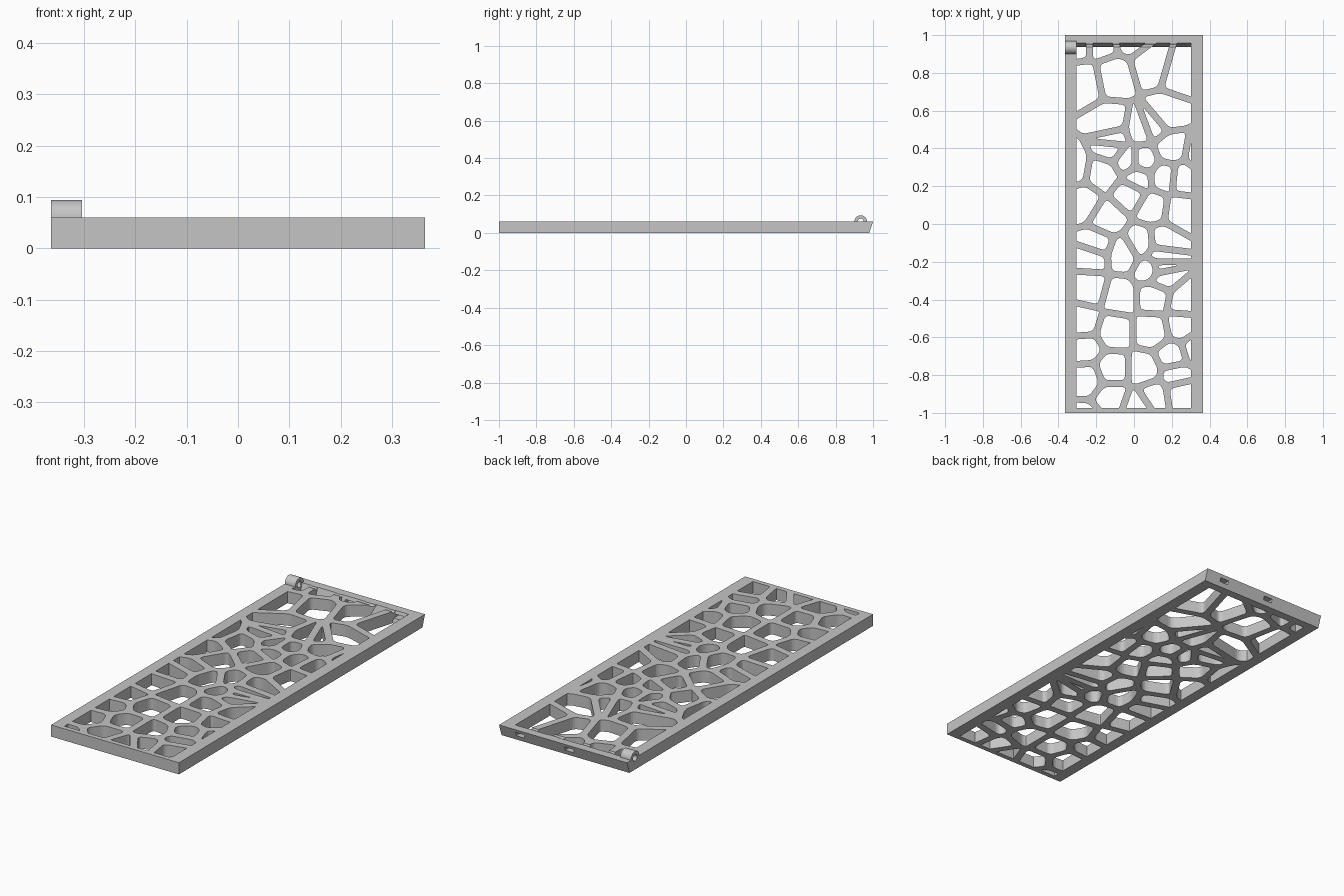
import bpy, bmesh, math
from mathutils import Vector

if "Cube" in bpy.data.objects:
    bpy.data.objects.remove(bpy.data.objects["Cube"], do_unlink=True)

HALF_X, THICK = 0.364, 0.06
STRUT = 0.018                      # half the width of a web strut
LEFT, RIGHT, FRONT, BACK = -0.305, 0.302, -0.975, 0.957
PIN_Y = 0.934

grey = bpy.data.materials.new("plain_grey")
grey.use_nodes = True
grey.diffuse_color = (0.56, 0.56, 0.56, 1)
grey.node_tree.nodes["Principled BSDF"].inputs["Base Color"].default_value = grey.diffuse_color


def prism(bm, points, offset):
    """Extrude a closed outline of 3D points along an offset."""
    face = bm.faces.new([bm.verts.new(p) for p in points])
    new = bmesh.ops.extrude_face_region(bm, geom=[face], use_keep_orig=True)["geom"]
    bmesh.ops.translate(bm, vec=offset, verts=[v for v in new if isinstance(v, bmesh.types.BMVert)])


def finish(name, bm):
    bmesh.ops.recalc_face_normals(bm, faces=bm.faces)
    mesh = bpy.data.meshes.new(name)
    bm.to_mesh(mesh)
    bm.free()
    mesh.materials.append(grey)
    obj = bpy.data.objects.new(name, mesh)
    bpy.context.collection.objects.link(obj)
    return obj


def cut(target, bm):
    """Subtract a cutter mesh and throw the cutter away."""
    cutter = finish("cutter", bm)
    cutter.hide_render = True
    mod = target.modifiers.new("cut", "BOOLEAN")
    mod.operation, mod.solver, mod.object = "DIFFERENCE", "EXACT", cutter
    bpy.context.view_layer.objects.active = target
    bpy.ops.object.modifier_apply(modifier=mod.name)
    bpy.data.objects.remove(cutter, do_unlink=True)


def clip(poly, point, normal):
    """Keep the part of a convex polygon behind a line."""
    out = []
    for a, b in zip(poly, poly[1:] + poly[:1]):
        da, db = (a - point).dot(normal), (b - point).dot(normal)
        if da <= 0:
            out.append(a)
        if da * db < 0:
            out.append(a.lerp(b, da / (da - db)))
    return out


def rounded(poly, radius=0.024, steps=4):
    """Round every corner with a short curve."""
    out = []
    for i, p in enumerate(poly):
        ends = []
        for q in (poly[i - 1], poly[(i + 1) % len(poly)]):
            length = (q - p).length
            ends.append(p.lerp(q, min(radius / max(length, 1e-6), 0.45)))
        for s in range(steps + 1):
            t = s / steps
            out.append(ends[0].lerp(p, t).lerp(p.lerp(ends[1], t), t))
    return out


def tidy(poly):
    """Drop points that nearly coincide."""
    return [p for i, p in enumerate(poly) if (p - poly[i - 1]).length > 0.0008]


def area(poly):
    return abs(sum(a.cross(b) for a, b in zip(poly, poly[1:] + poly[:1]))) / 2


# Cell centres of the web, in hundredths
CENTRES = [Vector(c) / 100 for c in (
    (-29, 97), (-18, 97), (-2, 100), (-11, 78), (10, 84), (24, 80), (-26, 75),
    (-13, 53), (4, 50), (9.4, 52), (16.5, 58), (-11.3, 45), (-11.8, 40), (-33, 30),
    (-16, 27), (-4, 34), (5, 34), (2, 24), (19, 40), (36, 37), (16, 25), (26, 24),
    (-27, 11), (-14, 3), (-2, 16), (10, 9), (24, 7), (-20, -11), (-22, -17),
    (-6, -16), (4, -10), (15, -9), (14, -17), (14, -23), (15, -28), (9, -24),
    (-23, -34), (-8, -38), (11, -38), (26, -41), (-27, -52), (-11, -57),
    (10, -57), (25, -54), (-26, -66), (-12, -77), (6, -77), (20, -70),
    (33, -66), (-25, -82), (-12, -92), (2, -97), (11, -91), (24, -89),
    (22, -80), (-26, -104))]

# Solid panel with a slanted back end
bm = bmesh.new()
prism(bm, [(-HALF_X, y, z) for y, z in ((-1, 0), (0.98, 0), (1, THICK), (-1, THICK))],
      (2 * HALF_X, 0, 0))
panel = finish("web_panel", bm)

# Rounded cell openings, trimmed by the frame
bm = bmesh.new()
for c in CENTRES:
    cell = [Vector(p) for p in ((-0.5, -1.2), (0.5, -1.2), (0.5, 1.2), (-0.5, 1.2))]
    for other in CENTRES:
        if other is not c and cell:
            away = (other - c).normalized()
            cell = clip(cell, (c + other) / 2 - away * STRUT, away)
    cell = tidy(cell)
    if len(cell) < 3:
        continue
    cell = rounded(cell)
    for point, normal in (((LEFT, 0), (-1, 0)), ((RIGHT, 0), (1, 0)), ((0, FRONT), (0, -1))):
        cell = clip(cell, Vector(point), Vector(normal))
    cell = tidy(cell)
    if len(cell) > 2 and area(cell) > 0.0002:
        prism(bm, [(p.x, p.y, -0.1) for p in cell], (0, 0, 0.3))

# The back wall of the openings slants like the back end
bmesh.ops.bisect_plane(bm, geom=bm.verts[:] + bm.edges[:] + bm.faces[:],
                       plane_co=(0, BACK, THICK), plane_no=(0, 3, -1), clear_outer=True)
bmesh.ops.holes_fill(bm, edges=[e for e in bm.edges if e.is_boundary], sides=0)
cut(panel, bm)


def arc(radius, start, end, x, y, steps=24):
    angles = [math.radians(start + (end - start) * i / steps) for i in range(steps + 1)]
    return [(x, y + radius * math.cos(a), THICK + radius * math.sin(a)) for a in angles]


# Pin groove along the back edge, and the wider bore below the knuckle
for radius, x0, x1, y in ((0.009, -0.31, 0.28, 0.945), (0.016, -0.4, -0.304, PIN_Y)):
    bm = bmesh.new()
    prism(bm, arc(radius, 0, 360, x0, y)[:-1], (x1 - x0, 0, 0))
    cut(panel, bm)

# Two slots in the back end
bm = bmesh.new()
for x in (-0.03, 0.25):
    prism(bm, [(x + dx, 0.94, z) for dx, z in
               ((-0.025, 0.024), (0.025, 0.024), (0.025, 0.043), (-0.025, 0.043))], (0, 0.1, 0))
cut(panel, bm)

# Half-round hinge knuckle
bm = bmesh.new()
prism(bm, arc(0.034, 0, 180, -HALF_X, PIN_Y) + arc(0.016, 180, 0, -HALF_X, PIN_Y), (0.06, 0, 0))
knuckle = finish("hinge_knuckle", bm)
bpy.ops.object.select_all(action="DESELECT")
knuckle.select_set(True)
bpy.context.view_layer.objects.active = knuckle
bpy.ops.object.shade_smooth_by_angle(angle=math.radians(30))
